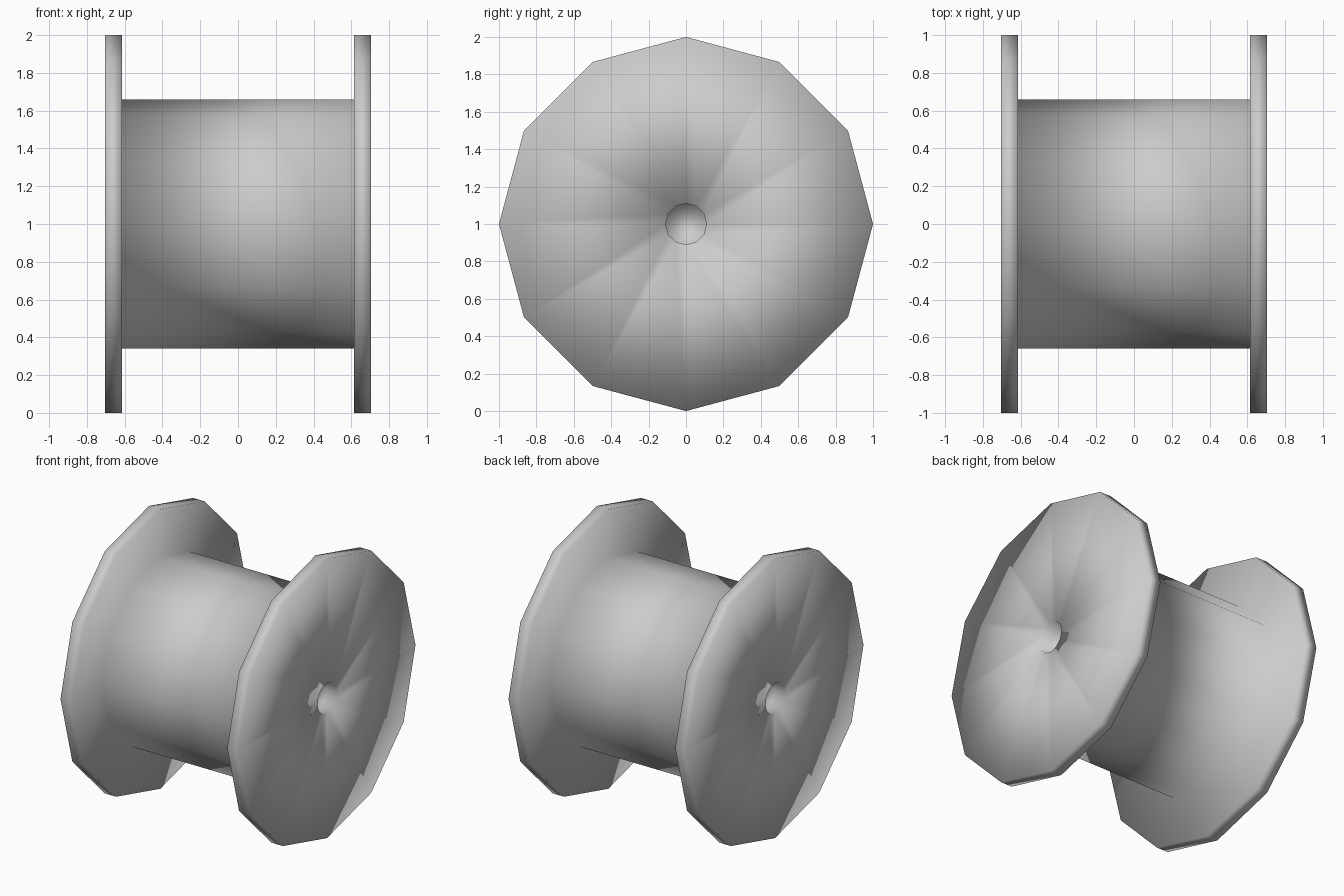
import bpy, bmesh
from math import sin, cos, pi

if "Cube" in bpy.data.objects:
    bpy.data.objects.remove(bpy.data.objects["Cube"])

SIDES = 12
# Half profile (x, radius): drum end, flange inner face, rim, outer face, axle recess
half = [(0.615, 0.66), (0.615, 1.0), (0.705, 1.0), (0.705, 0.11), (0.615, 0.11)]
profile = [(-x, r) for x, r in reversed(half)] + half

bm = bmesh.new()
# Twelve-sided rings around the x axis, one corner pointing straight up
rings = [[bm.verts.new((x, r * sin(2 * pi * i / SIDES), 1 + r * cos(2 * pi * i / SIDES)))
          for i in range(SIDES)] for x, r in profile]

# Walls between neighbouring rings
for a, b in zip(rings, rings[1:]):
    for i in range(SIDES):
        j = (i + 1) % SIDES
        bm.faces.new((a[i], a[j], b[j], b[i]))

# Floors of the axle recesses
for ring in (rings[0], rings[-1]):
    bm.faces.new(ring)

bmesh.ops.recalc_face_normals(bm, faces=bm.faces)
for f in bm.faces:
    f.smooth = True

mesh = bpy.data.meshes.new("cable_spool")
bm.to_mesh(mesh)
bm.free()
spool = bpy.data.objects.new("cable_spool", mesh)
bpy.context.collection.objects.link(spool)
